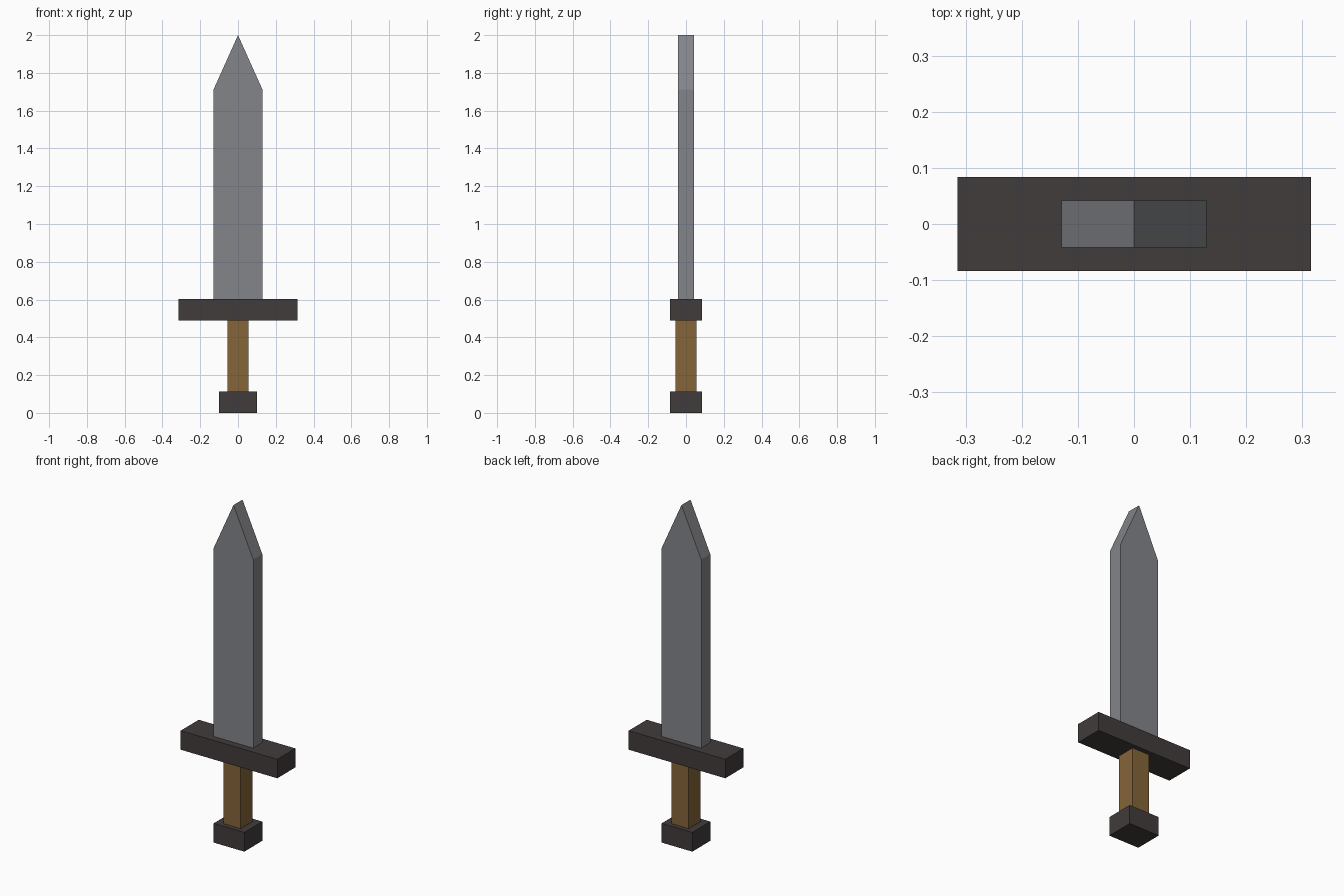
import bpy
import bmesh

default = bpy.data.objects.get("Cube")
if default:
    bpy.data.objects.remove(default, do_unlink=True)


def material(name, rgb):
    mat = bpy.data.materials.new(name)
    mat.use_nodes = True
    colour = (*rgb, 1)
    mat.diffuse_color = colour
    mat.node_tree.nodes["Principled BSDF"].inputs["Base Color"].default_value = colour
    return mat


steel = material("grey_steel", (0.23, 0.235, 0.255))
iron = material("dark_iron", (0.054, 0.045, 0.045))
wood = material("brown_wood", (0.238, 0.13, 0.042))


def slab(name, outline, half_depth, mat):
    """Extrude an (x, z) outline evenly to the front and back."""
    bm = bmesh.new()
    face = bm.faces.new([bm.verts.new((x, -half_depth, z)) for x, z in outline])
    extruded = bmesh.ops.extrude_face_region(bm, geom=[face])["geom"]
    verts = [v for v in extruded if isinstance(v, bmesh.types.BMVert)]
    bmesh.ops.translate(bm, verts=verts, vec=(0, 2 * half_depth, 0))
    bmesh.ops.recalc_face_normals(bm, faces=bm.faces)
    mesh = bpy.data.meshes.new(name)
    bm.to_mesh(mesh)
    bm.free()
    mesh.materials.append(mat)
    obj = bpy.data.objects.new(name, mesh)
    bpy.context.collection.objects.link(obj)
    return obj


def block(name, half_width, half_depth, bottom, top, mat):
    w = half_width
    return slab(name, [(-w, bottom), (w, bottom), (w, top), (-w, top)], half_depth, mat)


# Hilt
block("pommel", 0.1, 0.084, 0, 0.113, iron)
block("grip", 0.056, 0.056, 0.113, 0.49, wood)
block("crossguard", 0.315, 0.084, 0.49, 0.602, iron)

# Flat blade with a wedge-shaped point
slab("blade", [(-0.129, 0.602), (0.129, 0.602), (0.129, 1.713), (0, 2), (-0.129, 1.713)],
     0.042, steel)
